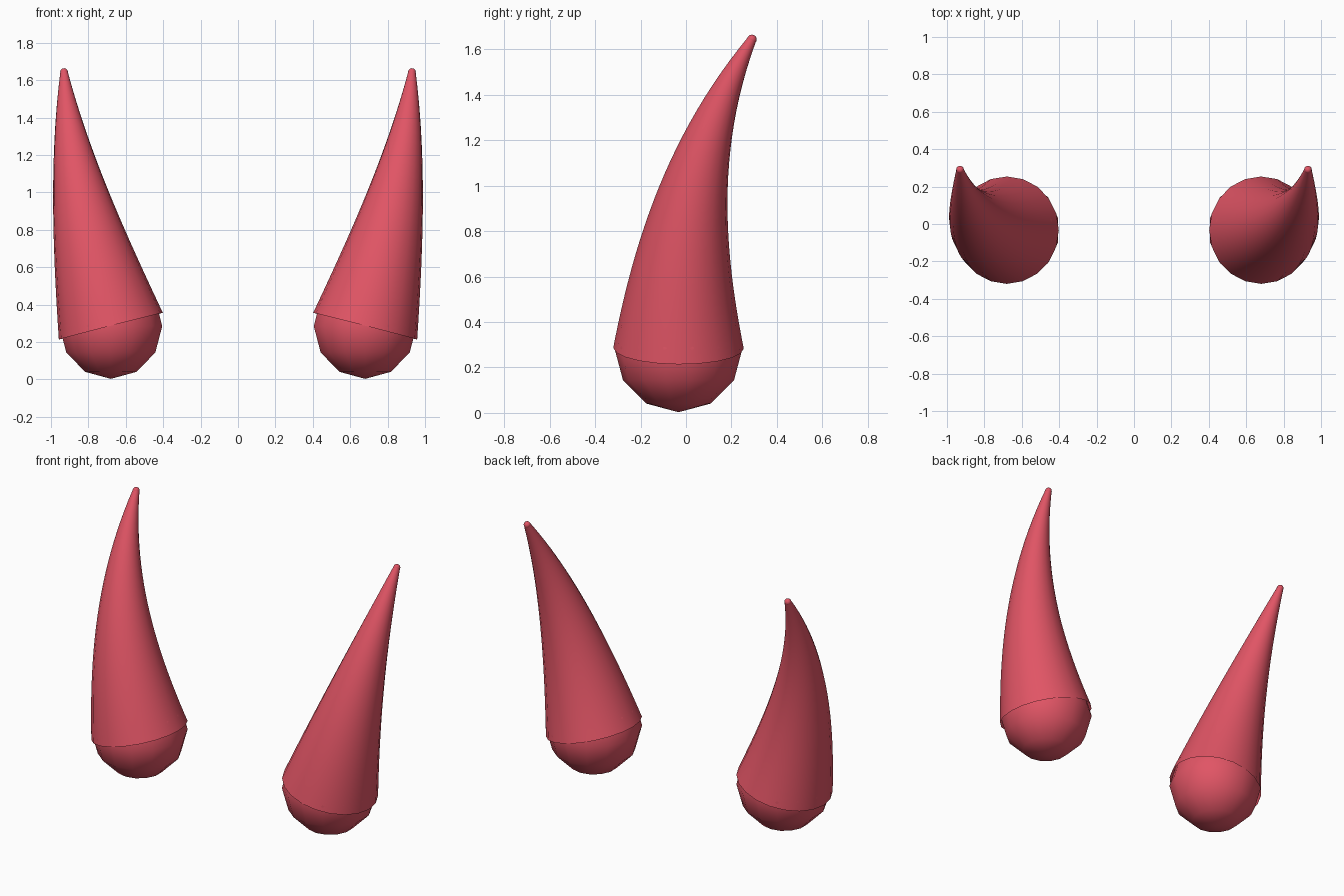
import bpy, bmesh, math
from mathutils import Vector, Matrix

if "Cube" in bpy.data.objects:
    bpy.data.objects.remove(bpy.data.objects["Cube"])

red = bpy.data.materials.new("horn_red")
red.diffuse_color = (0.75, 0.09, 0.13, 1)
red.use_nodes = True
red.node_tree.nodes["Principled BSDF"].inputs["Base Color"].default_value = red.diffuse_color


def finish(name, bm):
    """Turn a bmesh into a smooth, red object mirrored across x = 0."""
    bmesh.ops.recalc_face_normals(bm, faces=bm.faces)
    for f in bm.faces:
        f.smooth = True
    mesh = bpy.data.meshes.new(name)
    bm.to_mesh(mesh)
    bm.free()
    mesh.materials.append(red)
    obj = bpy.data.objects.new(name, mesh)
    bpy.context.collection.objects.link(obj)
    mod = obj.modifiers.new("mirror", 'MIRROR')
    mod.use_clip = False
    mod.use_mirror_merge = False
    return obj


def ball(name, centre, radius, segments, rings):
    bm = bmesh.new()
    bmesh.ops.create_uvsphere(bm, u_segments=segments, v_segments=rings,
                              radius=radius, matrix=Matrix.Translation(centre))
    return finish(name, bm)


# Centre line of the horn as a cubic curve
P = [Vector(p) for p in ((0.68, -0.033, 0.285), (0.797, -0.03, 0.74),
                         (0.90, 0.03, 1.19), (0.93, 0.29, 1.643))]


def point(t):
    u = 1 - t
    return u**3 * P[0] + 3*u*u*t * P[1] + 3*u*t*t * P[2] + t**3 * P[3]


def tangent(t):
    u = 1 - t
    return (u*u * (P[1]-P[0]) + 2*u*t * (P[2]-P[1]) + t*t * (P[3]-P[2])).normalized()


# Tapered horn swept along the centre line
SIDES, STEPS = 20, 24
bm = bmesh.new()
rows = []
for i in range(STEPS + 1):
    t = i / STEPS
    r = 0.287 + (0.02 - 0.287) * t
    d = tangent(t)
    side = Vector((0, 1, 0)).cross(d).normalized()
    front = d.cross(side)
    rows.append([bm.verts.new(point(t) + r * (math.cos(a) * side + math.sin(a) * front))
                 for a in (2 * math.pi * k / SIDES for k in range(SIDES))])
for lo, hi in zip(rows, rows[1:]):
    for k in range(SIDES):
        n = (k + 1) % SIDES
        bm.faces.new((lo[k], lo[n], hi[n], hi[k]))
finish("horn", bm)

# Rounded root and rounded tip
ball("horn_root", P[0], 0.282, 14, 6)
ball("horn_tip", P[3], 0.021, 12, 8)
